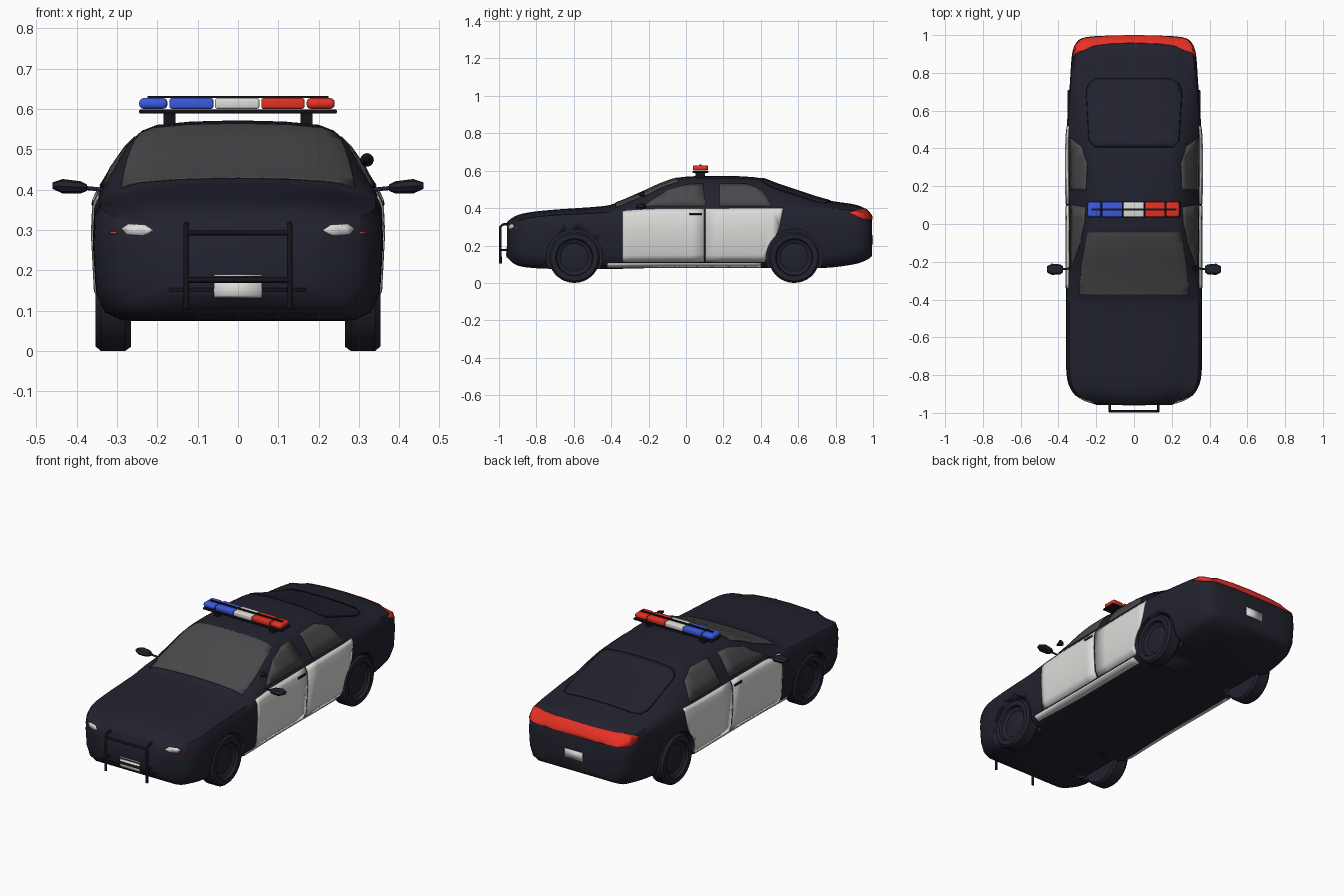
import bpy, bmesh, math
from mathutils import Vector, Matrix

if "Cube" in bpy.data.objects:
    bpy.data.objects.remove(bpy.data.objects["Cube"])


def material(name, r, g, b):
    m = bpy.data.materials.new(name)
    m.use_nodes = True
    m.diffuse_color = (r, g, b, 1)
    m.node_tree.nodes["Principled BSDF"].inputs["Base Color"].default_value = (r, g, b, 1)
    return m


navy = material("dark navy paint", .016, .016, .028)
black = material("black trim", .007, .007, .01)
white = material("white paint", .72, .72, .7)
glass = material("grey glass", .07, .066, .07)
red = material("signal red", .78, .03, .018)
blue = material("signal blue", .045, .1, .75)


def add(name, bm, mat, angle=35):
    mesh = bpy.data.meshes.new(name)
    bm.to_mesh(mesh)
    bm.free()
    mesh.materials.append(mat)
    ob = bpy.data.objects.new(name, mesh)
    bpy.context.collection.objects.link(ob)
    bpy.ops.object.select_all(action="DESELECT")
    ob.select_set(True)
    bpy.context.view_layer.objects.active = ob
    bpy.ops.object.shade_smooth_by_angle(angle=math.radians(angle))
    return ob


def loft(rings):
    bm = bmesh.new()
    rows = [[bm.verts.new(p) for p in ring] for ring in rings]
    n = len(rows[0])
    for a, b in zip(rows, rows[1:]):
        for i in range(n):
            bm.faces.new((a[i], a[(i + 1) % n], b[(i + 1) % n], b[i]))
    bm.faces.new(rows[0])
    bm.faces.new(rows[-1][::-1])
    bmesh.ops.recalc_face_normals(bm, faces=bm.faces)
    return bm


def box(name, centre, size, mat, bevel=0.0, segments=2):
    bm = bmesh.new()
    bmesh.ops.create_cube(bm, size=1)
    bmesh.ops.scale(bm, vec=size, verts=bm.verts)
    bmesh.ops.translate(bm, vec=centre, verts=bm.verts)
    if bevel:
        bmesh.ops.bevel(bm, geom=bm.edges[:], offset=bevel, segments=segments,
                        profile=.5, affect="EDGES")
    return add(name, bm, mat)


def tube(name, points, radius, mat):
    cu = bpy.data.curves.new(name, "CURVE")
    cu.dimensions = "3D"
    cu.bevel_depth, cu.bevel_resolution, cu.use_fill_caps = radius, 2, True
    sp = cu.splines.new("POLY")
    sp.points.add(len(points) - 1)
    for p, co in zip(sp.points, points):
        p.co = (*co, 1)
    cu.materials.append(mat)
    bpy.context.collection.objects.link(bpy.data.objects.new(name, cu))


# Body stations: y, half width, floor, shoulder, roof half width, top
stations = [
    (-.957, .20, .14, .29, .15, .325), (-.93, .275, .11, .315, .2, .347),
    (-.89, .325, .09, .335, .25, .366), (-.82, .354, .08, .35, .27, .38),
    (-.7, .36, .075, .362, .28, .392), (-.45, .36, .075, .375, .28, .41),
    (-.37, .36, .075, .385, .29, .43), (-.25, .36, .078, .395, .275, .48),
    (-.1, .36, .08, .4, .255, .545), (.03, .36, .08, .4, .24, .57),
    (.36, .362, .08, .405, .23, .566), (.5, .357, .08, .41, .235, .525),
    (.74, .34, .08, .4, .25, .447), (.9, .328, .1, .385, .26, .42),
    (.96, .305, .12, .36, .24, .395), (.985, .27, .135, .335, .22, .37),
    (.995, .2, .145, .32, .15, .353)]


def section(y, w, b, s, r, t):
    edge = t - .025
    rise = edge - s
    half = [(.8 * w, b), (.92 * w, b + .02), (.98 * w, b + .07), (w, b + .65 * (s - b)),
            (.99 * w, s - .03), (.95 * w, s),
            (.6 * .95 * w + .4 * r + .08 * rise, s + .4 * rise),
            (.25 * .95 * w + .75 * r + .08 * rise, s + .75 * rise),
            (r, edge), (.85 * r, t - .011), (.5 * r, t - .003)]
    ring = [(0, b)] + half + [(0, t)] + [(-x, z) for x, z in half[::-1]]
    return [(x, y, z) for x, z in ring]


def smooth(rows, steps=4):
    out = []
    ext = [rows[0]] + rows + [rows[-1]]
    for a, b, c, d in zip(ext, ext[1:], ext[2:], ext[3:]):
        for k in range(steps):
            u = k / steps
            out.append([q + .5 * u * (r - p + u * (2 * p - 5 * q + 4 * r - s
                        + u * (3 * (q - r) + s - p))) for p, q, r, s in zip(a, b, c, d)])
    return out + [rows[-1]]


body = add("body", loft([section(*row) for row in smooth(stations)]), navy, 50)

# Wheel arches cut out of the body
axles = (-.597, .578)
bm = bmesh.new()
for y in axles:
    for side in (-1, 1):
        place = Matrix.Translation((side * .375, y, .137)) @ Matrix.Rotation(math.pi / 2, 4, "Y")
        bmesh.ops.create_cone(bm, cap_ends=True, segments=40, radius1=.15, radius2=.15,
                              depth=.25, matrix=place)
cutter = add("arch_cutter", bm, navy)
cutter.hide_render = True
mod = body.modifiers.new("arches", "BOOLEAN")
mod.object, mod.operation, mod.solver = cutter, "DIFFERENCE", "EXACT"
bpy.context.view_layer.objects.active = body
bpy.ops.object.modifier_apply(modifier=mod.name)
bpy.data.objects.remove(cutter)


def panel(name, outline, axis, mat, keep, lift=.003, facing=.3):
    """Thin skin over the body, trimmed to a convex outline seen along one axis."""
    bm = bmesh.new()
    bm.from_mesh(body.data)
    u, v = [i for i in range(3) if i != axis]
    mid = sum((Vector(p) for p in outline), Vector((0, 0))) / len(outline)
    for p, q in zip(outline, outline[1:] + outline[:1]):
        p, q = Vector(p), Vector(q)
        n = Vector((q.y - p.y, p.x - q.x))
        if n.dot(mid - p) > 0:
            n = -n
        co, no = Vector((0, 0, 0)), Vector((0, 0, 0))
        co[u], co[v], no[u], no[v] = p.x, p.y, n.x, n.y
        bmesh.ops.bisect_plane(bm, geom=bm.verts[:] + bm.edges[:] + bm.faces[:],
                               plane_co=co, plane_no=no.normalized(), clear_outer=True)
    bm.normal_update()
    bad = [f for f in bm.faces
           if abs(f.normal[axis]) < facing or not keep(f.calc_center_median())]
    bmesh.ops.delete(bm, geom=bad, context="FACES")
    bm.normal_update()
    for vert in bm.verts:
        vert.co += vert.normal * lift
    ob = add(name, bm, mat, 50)
    sol = ob.modifiers.new("thickness", "SOLIDIFY")
    sol.thickness, sol.offset = lift, -1


def rect(a, b, c, d):
    return [(a, c), (b, c), (b, d), (a, d)]


def sides(c): return abs(c.x) > .26
def upper(c): return c.z > .35
def nose(c): return c.y < -.8
def tail(c): return c.y > .8


# Doors, sills and side windows
panel("front_doors", [(-.34, .112), (-.34, .383), (-.2, .395), (.097, .397), (.097, .112)],
      0, white, sides)
panel("rear_doors", [(.105, .112), (.105, .397), (.52, .4), (.5, .3), (.42, .112)],
      0, white, sides)
panel("sills", rect(-.42, .4, .084, .107), 0, white, sides)
panel("door_handles", rect(.02, .085, .362, .371), 0, black, sides, .006)
panel("front_side_windows", [(-.23, .41), (-.1, .495), (0, .525), (.09, .53), (.105, .41)],
      0, glass, lambda c: abs(c.x) > .2)
panel("rear_side_windows", [(.18, .41), (.18, .53), (.32, .53), (.41, .495), (.46, .41)],
      0, glass, lambda c: abs(c.x) > .2)

# Windscreen and body-coloured rear window with a dark seam
panel("windscreen", [(-.29, -.375), (-.275, -.2), (-.245, -.045), (.245, -.045),
                     (.275, -.2), (.29, -.375)], 2, glass, upper)
for name, grow, mat, lift in (("rear_window_seam", .004, black, .002),
                              ("rear_window", 0, navy, .004)):
    half = [(.21, .41 - grow), (.235 + grow, .44), (.25 + grow, .7),
            (.235 + grow, .745), (.2, .765 + grow)]
    panel(name, half + [(-x, y) for x, y in half[::-1]], 2, mat, upper, lift)

# Tail light band, head lights and number plates
panel("tail_light", [(.87, .375), (.93, .392), (.96, .397), (1.01, .397), (1.01, .338),
                     (.95, .338)], 0, red, tail, facing=-1)
for side, label in ((-1, "right"), (1, "left")):
    lamp = [(.21, .298), (.235, .286), (.275, .289), (.288, .303), (.27, .314), (.23, .312)]
    panel(label + "_head_light", [(side * x, z) for x, z in lamp], 1, white, nose)
    a, b = sorted((side * .3, side * .315))
    panel(label + "_marker", rect(a, b, .29, .296), 1, red, nose)
panel("front_plate", rect(-.06, .06, .135, .178), 1, white, nose, .005)
panel("front_plate_strip", rect(-.06, .06, .185, .19), 1, white, nose, .005)
panel("rear_plate", rect(-.055, .055, .205, .255), 1, white, tail, .005)
panel("lower_intake", rect(-.17, .17, .146, .156), 1, black, nose, .002)

# Wheels turned from one profile
profile = [(.03, .335), (.075, .328), (.095, .338), (.1, .352), (.126, .353),
           (.137, .34), (.137, .28), (.127, .266), (.03, .266)]
for y, row in zip(axles, ("front", "rear")):
    for side, label in ((-1, "right"), (1, "left")):
        rings = []
        for r, x in profile:
            angles = [2 * math.pi * i / 36 for i in range(36)]
            rings.append([(side * x, y + r * math.cos(a), .137 + r * math.sin(a)) for a in angles])
        add(f"{row}_{label}_wheel", loft(rings), navy, 30)

# Door mirrors
for side, label in ((-1, "right"), (1, "left")):
    rings = []
    for x, h, d in ((.375, .008, .016), (.39, .015, .026), (.435, .018, .03), (.46, .008, .016)):
        z = .405 + (x - .375) * .06
        rings.append([(side * x, -.24 + d * math.cos(k * math.pi / 4),
                       z + h * math.sin(k * math.pi / 4)) for k in range(8)])
    add(label + "_mirror", loft(rings), navy)
    tube(label + "_mirror_arm", [(side * .335, -.235, .4), (side * .385, -.24, .405)], .005, navy)

# Spot lamp on the driver's pillar
bm = bmesh.new()
bmesh.ops.create_cone(bm, cap_ends=True, segments=12, radius1=.017, radius2=.004, depth=.035,
                      matrix=Matrix.Translation((.32, -.24, .474)) @ Matrix.Rotation(math.pi / 2, 4, "X"))
add("spot_lamp", bm, black)

# Push bar
for side, label in ((-1, "right"), (1, "left")):
    x = side * .128
    tube(label + "_push_upright", [(x, -.94, .315), (x, -.98, .312), (x, -.992, .3),
                                   (x, -.992, .105)], .007, black)
    tube(label + "_push_mount", [(x, -.992, .176), (x, -.94, .176)], .006, black)
for z in (.176, .293):
    tube("push_crossbar", [(-.128, -.992, z), (.128, -.992, z)], .007, black)

# Roof light bar
box("light_bar_base", (0, .077, .594), (.49, .085, .01), black, .003)
box("light_bar_spine", (0, .077, .63), (.45, .012, .005), black)
for x in (-.17, .17):
    box("light_bar_foot", (x, .077, .577), (.03, .05, .03), black)
for name, a, b, mat in (("outer_blue_lamp", -.245, -.175, blue), ("inner_blue_lamp", -.17, -.061, blue),
                        ("centre_white_lamp", -.057, .053, white),
                        ("inner_red_lamp", .058, .165, red), ("outer_red_lamp", .17, .24, red)):
    box(name, ((a + b) / 2, .077, .614), (b - a, .08, .027), mat,
        .011 if "outer" in name else .006, 3)
